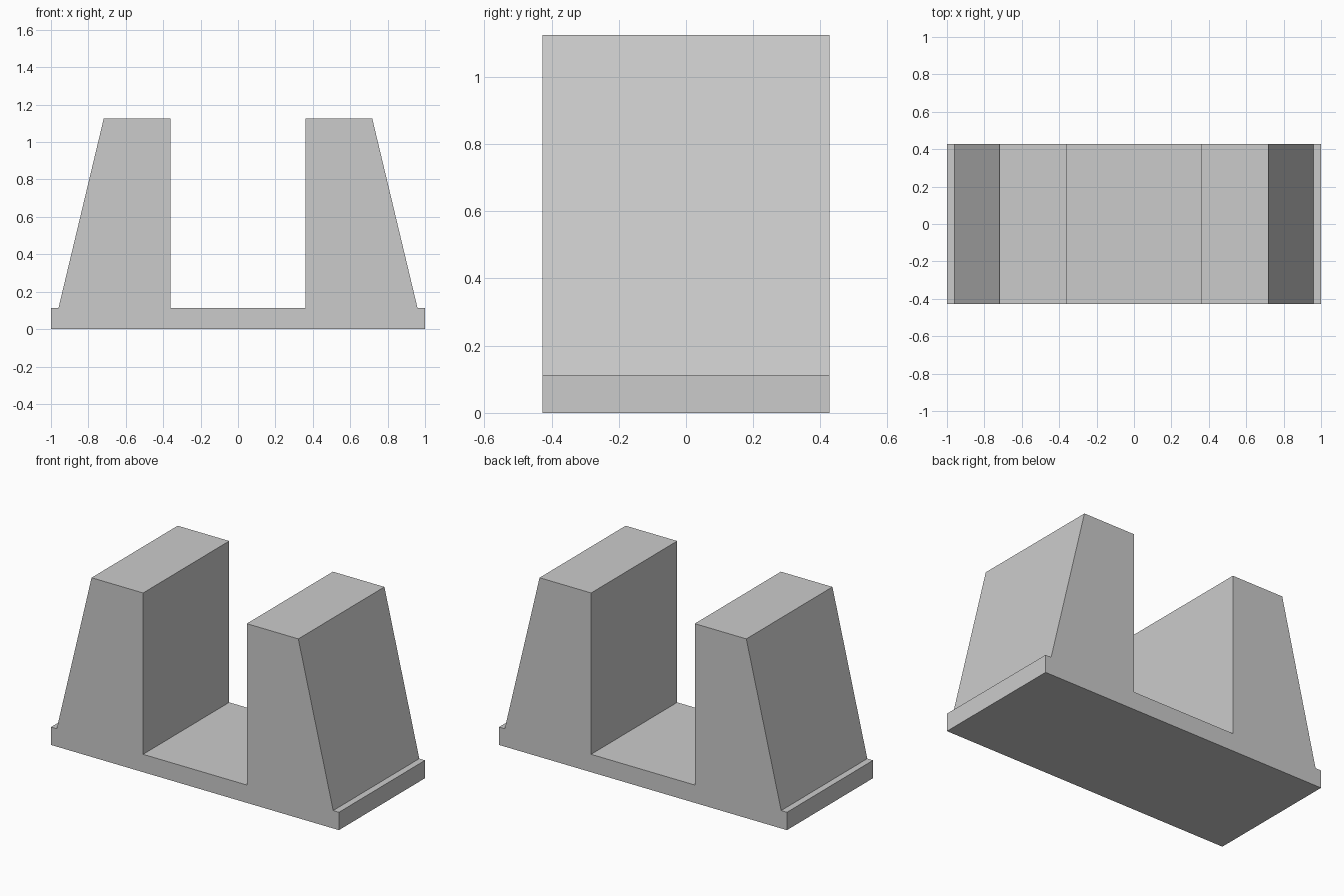
import bpy
import bmesh

cube = bpy.data.objects.get("Cube")
if cube:
    bpy.data.objects.remove(cube, do_unlink=True)

HALF_DEPTH = 0.427

# Plain grey for the whole block
grey = bpy.data.materials.new("light_grey")
grey.use_nodes = True
colour = (0.6, 0.6, 0.6, 1.0)
grey.diffuse_color = colour
grey.node_tree.nodes["Principled BSDF"].inputs["Base Color"].default_value = colour

# Right half of the outline: base edge, ledge, sloped side, top, slot wall
half = [(1, 0), (1, 0.112), (0.96, 0.112), (0.718, 1.125),
        (0.36, 1.125), (0.36, 0.112)]
outline = half + [(-x, z) for x, z in reversed(half)]

# Slotted block: outline extruded from front to back
bm = bmesh.new()
front = bm.faces.new([bm.verts.new((x, -HALF_DEPTH, z)) for x, z in outline])
extruded = bmesh.ops.extrude_face_region(bm, geom=[front], use_keep_orig=True)
back_verts = [g for g in extruded["geom"] if isinstance(g, bmesh.types.BMVert)]
bmesh.ops.translate(bm, verts=back_verts, vec=(0, 2 * HALF_DEPTH, 0))
bmesh.ops.recalc_face_normals(bm, faces=bm.faces)

mesh = bpy.data.meshes.new("slotted_block")
bm.to_mesh(mesh)
bm.free()
mesh.materials.append(grey)
block = bpy.data.objects.new("slotted_block", mesh)
bpy.context.collection.objects.link(block)
